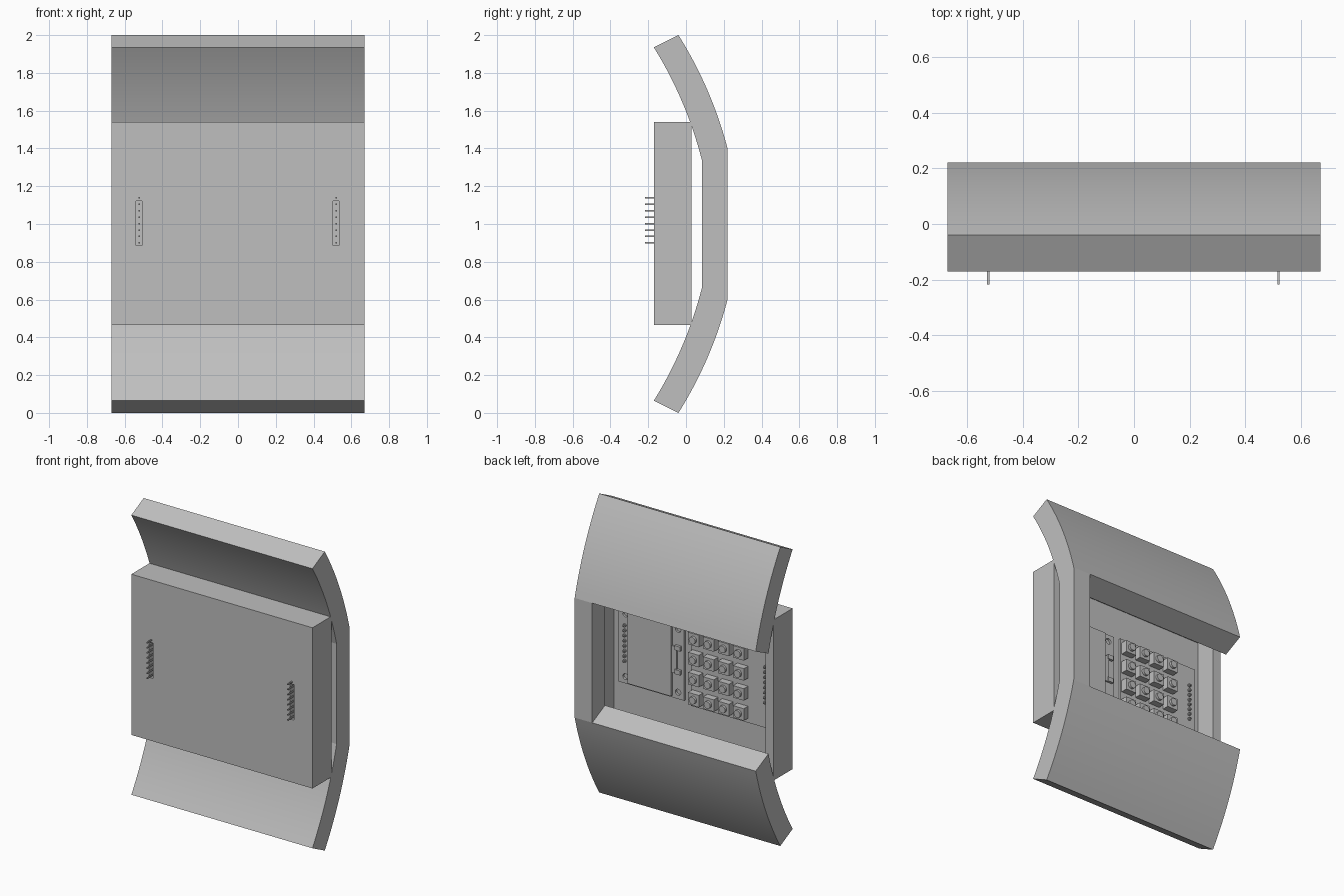
import bpy, bmesh, math
from mathutils import Matrix, Vector

old = bpy.data.objects.get("Cube")
if old:
    bpy.data.objects.remove(old, do_unlink=True)

grey = bpy.data.materials.new("plain grey")
grey.use_nodes = True
colour = (0.52, 0.52, 0.52, 1)
grey.diffuse_color = colour
grey.node_tree.nodes["Principled BSDF"].inputs["Base Color"].default_value = colour


def finish(name, bm):
    bmesh.ops.recalc_face_normals(bm, faces=bm.faces)
    mesh = bpy.data.meshes.new(name)
    bm.to_mesh(mesh)
    bm.free()
    mesh.materials.append(grey)
    ob = bpy.data.objects.new(name, mesh)
    bpy.context.collection.objects.link(ob)
    return ob


def add_box(bm, x, y, z):
    """Box from (min, max) ranges."""
    size = [b - a for a, b in (x, y, z)]
    mid = [(a + b) / 2 for a, b in (x, y, z)]
    bmesh.ops.create_cube(bm, size=1, matrix=Matrix.Translation(mid) @ Matrix.Diagonal((*size, 1)))


def add_rod(bm, x, z, y0, y1, radius, sides=16):
    """Cylinder running along y."""
    matrix = Matrix.Translation((x, (y0 + y1) / 2, z)) @ Matrix.Rotation(math.pi / 2, 4, "X")
    bmesh.ops.create_cone(bm, cap_ends=True, segments=sides, radius1=radius, radius2=radius,
                          depth=y1 - y0, matrix=matrix)


def box(name, x, y, z):
    bm = bmesh.new()
    add_box(bm, x, y, z)
    return finish(name, bm)


def prism(name, profile, x0, x1):
    """Extrude a (y, z) outline along x."""
    bm = bmesh.new()
    face = bm.faces.new([bm.verts.new((x0, y, z)) for y, z in profile])
    new = bmesh.ops.extrude_face_region(bm, geom=[face])["geom"]
    bmesh.ops.translate(bm, vec=(x1 - x0, 0, 0), verts=[v for v in new if isinstance(v, bmesh.types.BMVert)])
    return finish(name, bm)


def select(ob):
    bpy.ops.object.select_all(action="DESELECT")
    ob.select_set(True)
    bpy.context.view_layer.objects.active = ob


def cut(ob, cutter):
    mod = ob.modifiers.new("cut", "BOOLEAN")
    mod.operation = "DIFFERENCE"
    mod.solver = "EXACT"
    mod.object = cutter
    select(ob)
    bpy.ops.object.modifier_apply(modifier=mod.name)
    bpy.data.objects.remove(cutter, do_unlink=True)


def smooth(ob):
    select(ob)
    bpy.ops.object.shade_smooth_by_angle(angle=math.radians(12))


def bow(a, b, sag, steps=14):
    """Shallow arc from a to b, bulging towards +y."""
    a, b = Vector(a), Vector(b)
    d = (b - a).normalized()
    n = Vector((-d.y, d.x))
    if n.x < 0:
        n = -n
    return [a.lerp(b, i / steps) + n * sag * (1 - (2 * i / steps - 1) ** 2) for i in range(steps + 1)]


def flip(points):
    return [(y, 2 - z) for y, z in reversed(points)]


# Curved shell: two bowed wings joined by a straight middle
outer = bow((-0.04, 2), (0.22, 1.4), 0.025)
inner = bow((-0.17, 1.935), (0.085, 1.335), 0.025)
outline = outer + flip(outer) + list(reversed(inner + flip(inner)))
shell = prism("curved_shell", outline, -0.67, 0.67)

# Window through the middle, open on one side
out_top, in_top = Vector((0.22, 1.4)), Vector((0.085, 1.335))
step = out_top - in_top
edge = [tuple(out_top + step * 0.3), tuple(in_top - step * 0.3)]
cut(shell, prism("window_cutter", edge + flip(edge), -0.8, 0.54))
smooth(shell)

# Open-backed tray with two slots for the pin rows
tray = box("tray", (-0.67, 0.67), (-0.17, 0.03), (0.465, 1.54))
cut(tray, box("tray_cutter", (-0.61, 0.61), (-0.11, 0.2), (0.525, 1.48)))
for x in (-0.525, 0.519):
    cut(tray, box("slot_cutter", (x - 0.016, x + 0.016), (-0.3, -0.05), (0.885, 1.122)))

# Circuit boards on the tray floor
display_board = box("display_board", (0.08, 0.565), (-0.112, -0.095), (0.75, 1.26))
bm = bmesh.new()
for x in (0.125, 0.515):
    for z in (0.795, 1.215):
        add_rod(bm, x, z, -0.2, 0, 0.02)
cut(display_board, finish("hole_cutter", bm))
box("keypad_board", (-0.57, 0.03), (-0.112, -0.095), (0.73, 1.27))

# Display panel and its ribbon connector
box("display_panel", (0.165, 0.485), (-0.096, -0.075), (0.765, 1.25))
bm = bmesh.new()
add_box(bm, (0.13, 0.17), (-0.096, -0.085), (0.92, 1.1))
for z in (0.92, 1.08):
    add_box(bm, (0.1, 0.14), (-0.096, -0.078), (z, z + 0.03))
finish("display_connector", bm)

# Four by four push buttons
bodies, caps = bmesh.new(), bmesh.new()
for col in range(4):
    for row in range(4):
        x, z = -0.02 - 0.111 * col, 0.8 + 0.134 * row
        add_box(bodies, (x - 0.04, x + 0.04), (-0.096, -0.05), (z - 0.04, z + 0.04))
        add_rod(caps, x, z, -0.052, -0.034, 0.024)
finish("button_bodies", bodies)
smooth(finish("button_caps", caps))

# Pin rows with solder bumps
for name, x in (("right_pins", -0.523), ("left_pins", 0.519)):
    bm = bmesh.new()
    for i in range(8):
        z = 0.9 + 0.034 * i
        add_box(bm, (x - 0.004, x + 0.004), (-0.217, -0.075), (z - 0.004, z + 0.004))
        add_rod(bm, x, z, -0.096, -0.085, 0.011, 10)
    finish(name, bm)
